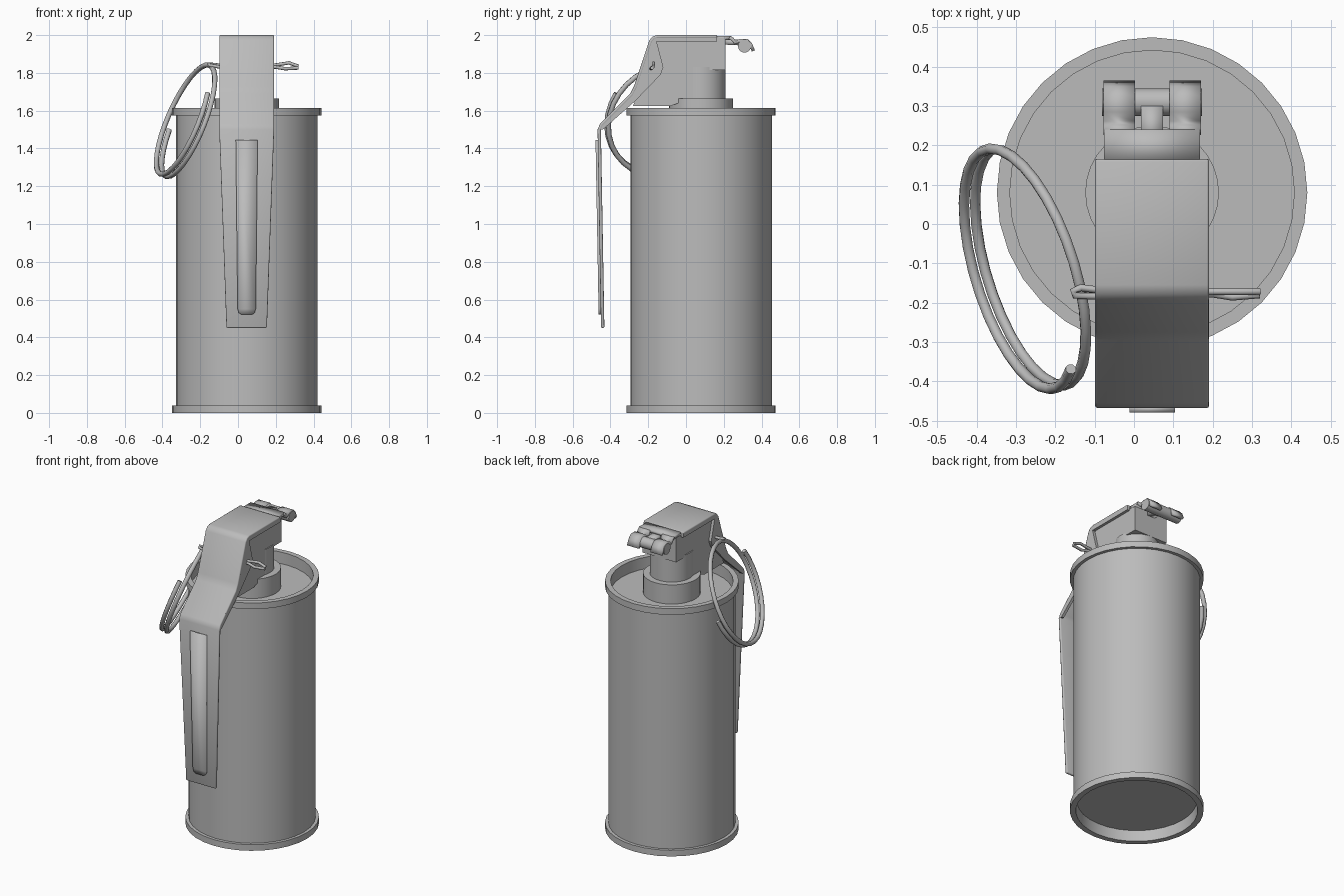
import bpy, bmesh
from math import cos, sin, pi, radians
from mathutils import Vector

if "Cube" in bpy.data.objects:
    bpy.data.objects.remove(bpy.data.objects["Cube"], do_unlink=True)

CX, CY = 0.046, 0.08   # axis of the canister

metal = bpy.data.materials.new("grey metal")
metal.use_nodes = True
GREY = (0.5, 0.5, 0.5, 1)
metal.diffuse_color = GREY
metal.node_tree.nodes["Principled BSDF"].inputs["Base Color"].default_value = GREY


def finish(obj, angle=35):
    obj.data.materials.append(metal)
    bpy.ops.object.select_all(action="DESELECT")
    obj.select_set(True)
    bpy.context.view_layer.objects.active = obj
    if obj.type == "MESH":
        bpy.ops.object.shade_smooth_by_angle(angle=radians(angle))
    return obj


def mesh_object(name, verts, faces, outward=True):
    mesh = bpy.data.meshes.new(name)
    mesh.from_pydata(verts, [], faces)
    if outward:
        bm = bmesh.new()
        bm.from_mesh(mesh)
        bmesh.ops.recalc_face_normals(bm, faces=bm.faces)
        bm.to_mesh(mesh)
        bm.free()
    obj = bpy.data.objects.new(name, mesh)
    bpy.context.collection.objects.link(obj)
    return obj


def bevel(obj, width, segments=2):
    mod = obj.modifiers.new("bevel", "BEVEL")
    mod.width, mod.segments = width, segments
    mod.limit_method, mod.angle_limit = "ANGLE", radians(40)


def lathe(name, profile, sides=32):
    """Revolve an (r, z) profile whose ends are closed with flat discs."""
    verts = [(CX + r * cos(2 * pi * i / sides), CY + r * sin(2 * pi * i / sides), z)
             for r, z in profile for i in range(sides)]
    faces = [(k * sides + i, k * sides + (i + 1) % sides,
              (k + 1) * sides + (i + 1) % sides, (k + 1) * sides + i)
             for k in range(len(profile) - 1) for i in range(sides)]
    last = (len(profile) - 1) * sides
    faces += [tuple(range(sides)), tuple(range(last, last + sides))]
    return finish(mesh_object(name, verts, faces))


def prism(name, outline, x0, x1, edge=0):
    """Extrude a (y, z) outline along x."""
    n = len(outline)
    verts = [(x, y, z) for x in (x0, x1) for y, z in outline]
    faces = [(i, (i + 1) % n, n + (i + 1) % n, n + i) for i in range(n)]
    faces += [tuple(range(n)), tuple(range(n, 2 * n))]
    obj = mesh_object(name, verts, faces)
    if edge:
        bevel(obj, edge)
    return finish(obj)


def ribbon(name, path, centre, thickness, edge=0):
    """Bent sheet strip following (y, z, half width) points."""
    verts = [(centre + s * w, y, z) for y, z, w in path for s in (-1, 1)]
    faces = [(2 * i, 2 * i + 2, 2 * i + 3, 2 * i + 1) for i in range(len(path) - 1)]
    obj = mesh_object(name, verts, faces, outward=False)
    mod = obj.modifiers.new("sheet", "SOLIDIFY")
    mod.thickness, mod.offset = thickness, -1
    if edge:
        bevel(obj, edge)
    return finish(obj)


def wire(name, points, radius):
    curve = bpy.data.curves.new(name, "CURVE")
    curve.dimensions = "3D"
    curve.bevel_depth, curve.bevel_resolution = radius, 2
    curve.use_fill_caps = True
    spline = curve.splines.new("POLY")
    spline.points.add(len(points) - 1)
    for p, co in zip(spline.points, points):
        p.co = (*co, 1)
    spline.use_smooth = True
    obj = bpy.data.objects.new(name, curve)
    bpy.context.collection.objects.link(obj)
    return finish(obj)


# Canister with rolled rims and recessed ends
lathe("canister", [(0.355, 0.07), (0.36, 0), (0.395, 0), (0.395, 0.04), (0.375, 0.04),
                   (0.375, 1.575), (0.395, 1.575), (0.395, 1.615), (0.362, 1.615),
                   (0.362, 1.54)])
lathe("neck_collar", [(0.17, 1.53), (0.17, 1.665)])
lathe("neck", [(0.13, 1.65), (0.13, 1.83)])

# Fuse head
prism("fuse_head", [(0.21, 1.985), (0.21, 1.815), (0.07, 1.815), (0.07, 1.665),
                    (-0.04, 1.665), (-0.04, 1.64), (-0.08, 1.625), (-0.28, 1.625),
                    (-0.16, 1.96), (-0.14, 1.985)], CX - 0.122, CX + 0.122)

# Safety lever: bent strap, folded side flanges and raised rib
ribbon("lever", [(0.165, 2.0, 0.145), (-0.155, 2.0, 0.145), (-0.178, 1.992, 0.145),
                 (-0.195, 1.97, 0.145), (-0.275, 1.73, 0.145), (-0.295, 1.69, 0.145),
                 (-0.455, 1.53, 0.145), (-0.468, 1.5, 0.145), (-0.45, 0.45, 0.107)],
       CX, 0.018, 0.006)
flange = [(0.165, 1.99), (-0.155, 1.99), (-0.178, 1.982), (-0.19, 1.965), (-0.27, 1.73),
          (-0.29, 1.69), (-0.45, 1.53), (-0.46, 1.5), (-0.44, 1.5), (-0.27, 1.65),
          (-0.135, 1.79), (-0.12, 1.83), (-0.155, 1.965), (0.165, 1.965)]
for side, name in ((-1, "right_flange"), (1, "left_flange")):
    x = CX + side * 0.135
    prism(name, flange, x - 0.009, x + 0.009)
ribbon("lever_rib", [(-0.479, 1.445, 0.058), (-0.463, 0.55, 0.048),
                     (-0.462, 0.53, 0.042), (-0.462, 0.52, 0.028)], CX, 0.015)

# Hinge: strap end, two ears, middle tongue and pin barrel
ribbon("hinge_strap", [(0.24, 1.995, 0.122), (0.15, 1.995, 0.122)], CX, 0.02)
for side, name in ((-1, "right_ear"), (1, "left_ear")):
    ribbon(name, [(0.365, 1.92, 0.04), (0.35, 1.955, 0.04), (0.325, 1.98, 0.04),
                  (0.285, 1.98, 0.04), (0.262, 1.968, 0.04), (0.252, 1.985, 0.04),
                  (0.235, 1.995, 0.04)], CX + side * 0.084, 0.018)
ribbon("hinge_tongue", [(0.3, 1.975, 0.028), (0.2, 1.98, 0.028)], CX, 0.03)
barrel = [(0.31 + 0.035 * cos(a * pi / 8), 1.942 + 0.035 * sin(a * pi / 8))
          for a in range(16)]
prism("hinge_barrel", barrel, CX - 0.127, CX + 0.127)

# Split pull ring, a coil of about one and a half turns
centre = Vector((-0.275, -0.11, 1.55))
normal = Vector((0.882, 0.28, -0.374)).normalized()
up = (Vector((0, 0, 1)) - normal.z * normal).normalized()
across = normal.cross(up)
steps = 50
coil = []
for i in range(steps + 1):
    t = i / steps
    a = radians(63 + 559 * t)
    coil.append(centre + 0.316 * (cos(a) * up + sin(a) * across) + normal * 0.05 * (t - 0.5))
wire("pull_ring", coil, 0.014)

# Cotter pin with an eye on the ring side and two splayed legs
wire("cotter_pin", [(0.32, -0.172, 1.835), (0.27, -0.172, 1.853), (0.2, -0.172, 1.842),
                    (-0.09, -0.168, 1.84), (-0.135, -0.162, 1.845), (-0.155, -0.17, 1.845),
                    (-0.15, -0.182, 1.84), (-0.09, -0.184, 1.83), (0.2, -0.178, 1.83),
                    (0.25, -0.186, 1.822), (0.32, -0.18, 1.826)], 0.009)
